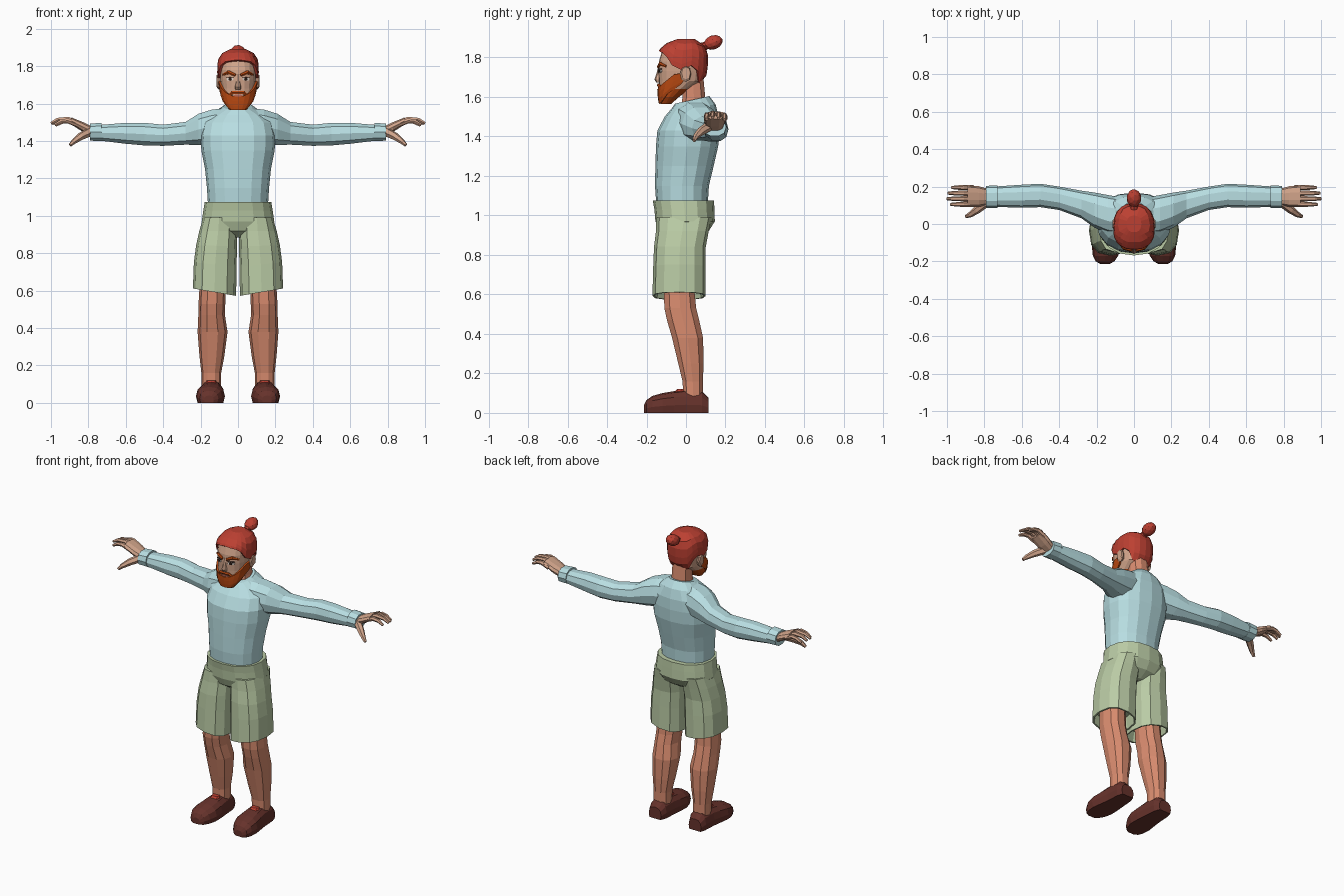
import bpy, bmesh
from math import sin, cos, pi, radians, copysign, degrees
from mathutils import Vector

if "Cube" in bpy.data.objects:
    bpy.data.objects.remove(bpy.data.objects["Cube"])


def material(name, code):
    rgb = [int(code[i:i + 2], 16) / 255 for i in (0, 2, 4)]
    col = [c / 12.92 if c < 0.04 else ((c + 0.055) / 1.055) ** 2.4 for c in rgb] + [1]
    m = bpy.data.materials.new(name)
    m.use_nodes = True
    m.diffuse_color = col
    m.node_tree.nodes["Principled BSDF"].inputs["Base Color"].default_value = col
    return m


SHIRT = material("pale blue cloth", "B8DEE2")
SHORTS = material("sage cloth", "BACBA5")
SKIN = material("light skin", "D2A58B")
WARM = material("warm skin", "D98C6F")
HAIR = material("red hair", "BC4032")
BEARD = material("ginger beard", "BC4A12")
SHOE = material("brown leather", "66322B")
WHITE = material("eye white", "E4DDD4")
DARK = material("dark iris", "2A1A14")
LIP = material("lip pink", "B5695A")


def loft(name, mats, rings, closed=True, caps=(True, True), mirror=False, solid=0, rule=None):
    """Skin a list of point rings into one object."""
    bm = bmesh.new()
    rows = [[bm.verts.new(p) for p in r] for r in rings]
    n = len(rows[0])
    for a, b in zip(rows, rows[1:]):
        for i in range(n if closed else n - 1):
            j = (i + 1) % n
            bm.faces.new((a[i], a[j], b[j], b[i]))
    for row, cap in zip((rows[0], rows[-1]), caps):
        if cap:
            bm.faces.new(row)
    bmesh.ops.recalc_face_normals(bm, faces=bm.faces)
    if rule:
        for f in bm.faces:
            f.material_index = rule(f.calc_center_median())
    me = bpy.data.meshes.new(name)
    bm.to_mesh(me)
    bm.free()
    for m in (mats if isinstance(mats, tuple) else (mats,)):
        me.materials.append(m)
    ob = bpy.data.objects.new(name, me)
    bpy.context.collection.objects.link(ob)
    if solid:
        mod = ob.modifiers.new("thickness", 'SOLIDIFY')
        mod.thickness, mod.offset = solid, 0
    if mirror:
        ob.modifiers.new("mirror", 'MIRROR')
    return ob


def power(t, p):
    return copysign(abs(t) ** (2 / p), t)


def oval(c, u, v, n=12, p=2.3):
    c, u, v = Vector(c), Vector(u), Vector(v)
    return [c + u * power(cos(2 * pi * i / n), p) + v * power(sin(2 * pi * i / n), p) for i in range(n)]


def level(z, x0, x1, y0, y1, tilt_x=0, tilt_y=0, n=12, p=2.3):
    """Horizontal ring, optionally tilted."""
    rx, ry = (x1 - x0) / 2, (y1 - y0) / 2
    return oval(((x0 + x1) / 2, (y0 + y1) / 2, z), (rx, 0, rx * tilt_x), (0, ry, ry * tilt_y), n, p)


def across(x, y0, y1, z0, z1, n=10):
    """Ring facing sideways."""
    return oval((x, (y0 + y1) / 2, (z0 + z1) / 2), (0, (y1 - y0) / 2, 0), (0, 0, (z1 - z0) / 2), n)


def tube(name, mat, pts, radii, n=6, mirror=True):
    pts = [Vector(p) for p in pts]
    rings = []
    for i, (p, r) in enumerate(zip(pts, radii)):
        d = (pts[min(i + 1, len(pts) - 1)] - pts[max(i - 1, 0)]).normalized()
        u = d.cross(Vector((0, 0, 1))).normalized()
        rings.append(oval(p, u * r, u.cross(d) * r, n, 2))
    return loft(name, mat, rings, mirror=mirror)


def interp(table, t):
    """Linear lookup in rows sorted by their first entry."""
    if t <= table[0][0]:
        return table[0][1:]
    for a, b in zip(table, table[1:]):
        if t <= b[0]:
            k = (t - a[0]) / (b[0] - a[0])
            return [p + (q - p) * k for p, q in zip(a[1:], b[1:])]
    return table[-1][1:]


# Shirt body
body = [(1.05, .16, -.15, .11), (1.15, .166, -.157, .116), (1.25, .176, -.155, .14),
        (1.35, .196, -.152, .163), (1.43, .2, -.145, .168), (1.5, .185, -.108, .165)]
rings = [level(z, -w, w, a, b, n=16) for z, w, a, b in body]
rings += [level(1.55, -.135, .135, -.075, .15, tilt_y=.1, n=16),
          level(1.585, -.078, .078, -.055, .118, tilt_y=.22, n=16)]
loft("shirt_body", SHIRT, rings)

# Sleeves and cuffs
sleeve = [(.06, -.06, .14, 1.4, 1.58), (.14, -.05, .155, 1.38, 1.572), (.21, -.02, .168, 1.375, 1.55),
          (.28, .03, .178, 1.378, 1.505), (.4, .075, .2, 1.372, 1.49), (.5, .09, .215, 1.374, 1.5),
          (.6, .087, .21, 1.383, 1.5), (.75, .092, .2, 1.402, 1.487)]
loft("sleeve", SHIRT, [across(*s) for s in sleeve], mirror=True)
loft("cuff", SHIRT, [across(.73, .085, .206, 1.398, 1.5), across(.79, .085, .204, 1.4, 1.495)], mirror=True)

# Hands
palm = [(.77, .105, .185, 1.42, 1.475), (.83, .092, .202, 1.448, 1.503), (.89, .09, .208, 1.487, 1.527)]
loft("palm", SKIN, [across(*s) for s in palm], mirror=True)
for i, (name, tip) in enumerate([("index", .98), ("middle", 1), ("ring", .995), ("little", .975)]):
    y = .105 + i * .03
    drop = .008 * abs(i - 1.3)
    tube(name + "_finger", SKIN, [(.86, y, 1.5 - drop), (.91, y, 1.52 - drop),
         (tip - .035, y, 1.516 - drop), (tip, y, 1.497 - drop)], [.014, .014, .012, .008])
tube("thumb", SKIN, [(.79, .115, 1.45), (.84, .075, 1.425), (.875, .05, 1.4), (.898, .04, 1.378)],
     [.025, .021, .015, .009])

# Shorts
hips = [(1.075, .178, -.168, .142), (1.03, .185, -.16, .144), (.97, .194, -.155, .146),
        (.92, .16, -.135, .115), (.885, .07, -.08, .06)]
loft("shorts_hips", SHORTS, [level(z, -w, w, a, b, n=16) for z, w, a, b in hips])
short_leg = [(.99, .015, .186, -.15, .13, 0), (.92, .004, .207, -.152, .115, 0),
             (.84, .005, .224, -.162, .1, .02), (.74, .008, .236, -.166, .1, .1),
             (.592, .01, .241, -.17, .1, .17), (.592, .02, .231, -.16, .09, .17),
             (.66, .03, .225, -.15, .08, .1)]
loft("shorts_leg", SHORTS, [level(z, *r, p=2.5) for z, *r in short_leg], mirror=True)

# Legs
leg = [(.7, .065, .205, -.12, .04), (.6, .066, .207, -.115, .048), (.53, .068, .211, -.113, .055),
       (.47, .07, .212, -.1, .07), (.38, .056, .216, -.074, .09), (.25, .073, .206, -.042, .092),
       (.16, .09, .196, -.02, .088), (.08, .09, .196, -.015, .087)]
loft("leg", WARM, [level(*s, n=10) for s in leg], mirror=True)

# Shoes: rings along the foot, flattened at the ground
shoe = [(.115, .1, .19, .075), (.08, .085, .202, .11), (0, .078, .207, .118), (-.06, .072, .216, .11),
        (-.12, .07, .225, .1), (-.17, .085, .22, .086), (-.2, .105, .205, .065), (-.213, .13, .18, .04)]
rings = []
for y, x0, x1, h in shoe:
    ring = oval(((x0 + x1) / 2, y, h * .35), ((x1 - x0) / 2, 0, 0), (0, 0, h * .65), 12, 2.4)
    for p in ring:
        p.z = max(p.z, 0)
    rings.append(ring)
loft("shoe", SHOE, rings, mirror=True)
loft("shoe_tongue", HAIR, [level(.095, .11, .176, -.07, 0, n=8), level(.12, .118, .168, -.045, 0, n=8)],
     mirror=True)

# Neck and head
loft("neck", WARM, [level(z, -w, w, a, b, n=10) for z, w, a, b in
                    [(1.53, .066, -.03, .1), (1.6, .06, -.02, .1), (1.7, .058, -.02, .09)]])
PROFILE = [(1.565, .045, -.13, -.075), (1.6, .07, -.135, -.035), (1.64, .084, -.136, .02),
           (1.68, .091, -.138, .085), (1.73, .096, -.14, .093), (1.78, .098, -.137, .098),
           (1.83, .093, -.122, .095), (1.86, .074, -.09, .078), (1.88, .035, -.04, .04)]
P = 2.4


def skull(a, z, grow=1, lift=0):
    """Point on the head; angle 0 is the front."""
    w, y0, y1 = interp(PROFILE, z)
    return Vector((w * grow * power(sin(a), P),
                   (y0 + y1) / 2 - (y1 - y0) / 2 * grow * power(cos(a), P), z + lift))


def face_y(x, z):
    w, y0, y1 = interp(PROFILE, z)
    return (y0 + y1) / 2 - (y1 - y0) / 2 * (1 - (abs(x) / w) ** P) ** (1 / P)


turn = [2 * pi * i / 20 for i in range(20)]
loft("head", (SKIN, BEARD), [[skull(a, row[0]) for a in turn] for row in PROFILE],
     rule=lambda c: int(c.z < 1.63 and c.y < .02))

# Hair cap following the hairline, with a bun
HAIRLINE = [(0, 1.825), (40, 1.815), (60, 1.79), (78, 1.735), (92, 1.73), (105, 1.755),
            (122, 1.745), (138, 1.672), (180, 1.662)]


def hair_row(t):
    row = []
    for a in turn:
        low = interp(HAIRLINE, abs(degrees(a) - 360 * (a > pi)))[0]
        row.append(skull(a, 1.88 + (low - 1.88) * t, 1.07, .006))
    return row


loft("hair", HAIR, [hair_row(t) for t in (0, .15, .35, .6, .8, 1)], caps=(True, False), solid=.014)
tube("bun_tie", HAIR, [(0, .06, 1.84), (0, .11, 1.865)], [.03, .018], 8, mirror=False)
bpy.ops.mesh.primitive_ico_sphere_add(subdivisions=2, radius=1, location=(0, .138, 1.876),
                                      rotation=(radians(20), 0, 0))
bun = bpy.context.object
bun.name = "bun"
bun.scale = (.04, .05, .036)
bun.data.materials.append(HAIR)

# Beard wrapping the jaw
BEARD_TOP = [(0, 1.637), (25, 1.645), (50, 1.672), (80, 1.72), (100, 1.725)]
BEARD_LOW = [(0, 1.566), (40, 1.568), (65, 1.585), (82, 1.63), (100, 1.68)]
arc = [radians(-95 + 19 * i) for i in range(11)]
rings = []
for t in (0, .35, .7, 1):
    row = []
    for a in arc:
        top, low = (interp(tab, abs(degrees(a)))[0] for tab in (BEARD_TOP, BEARD_LOW))
        row.append(skull(a, top + (low - top) * t, 1.05))
    rings.append(row)
loft("beard", BEARD, rings, closed=False, caps=(False, False), solid=.012)

# Facial hair strokes that follow the face
for name, path, radii in [
        ("eyebrow", [(.014, 1.752), (.05, 1.768), (.08, 1.755)], [.008, .011, .006]),
        ("moustache", [(0, 1.66), (.03, 1.659), (.055, 1.638)], [.009, .01, .006])]:
    tube(name, BEARD, [(x, face_y(x, z) - .002, z) for x, z in path], radii)


def plate(name, mat, x, z, rx, rz, depth, mirror=True):
    """Thin oval laid on the face."""
    y, slope = face_y(x, z), (face_y(x + .01, z) - face_y(x - .01, z)) / .02
    loft(name, mat, [oval((x, y - d, z), (rx, rx * slope, 0), (0, 0, rz), 8, 2)
                     for d in (-.003, depth)], mirror=mirror)


plate("eye", WHITE, .043, 1.731, .02, .009, .003)
plate("iris", DARK, .042, 1.731, .009, .009, .005)
plate("upper_lid", DARK, .043, 1.741, .021, .003, .005)
plate("mouth", LIP, 0, 1.643, .026, .006, .005, mirror=False)

# Nose and ears
loft("nose", SKIN, [level(z, -w, w, f, -.11, n=8) for z, w, f in
                    [(1.762, .009, -.138), (1.72, .011, -.149), (1.688, .017, -.16), (1.672, .015, -.15)]])
loft("ear", SKIN, [across(.085, -.02, .015, 1.69, 1.745, 8), across(.106, -.03, .026, 1.676, 1.757, 8),
                   across(.114, -.022, .022, 1.69, 1.752, 8)], mirror=True)
